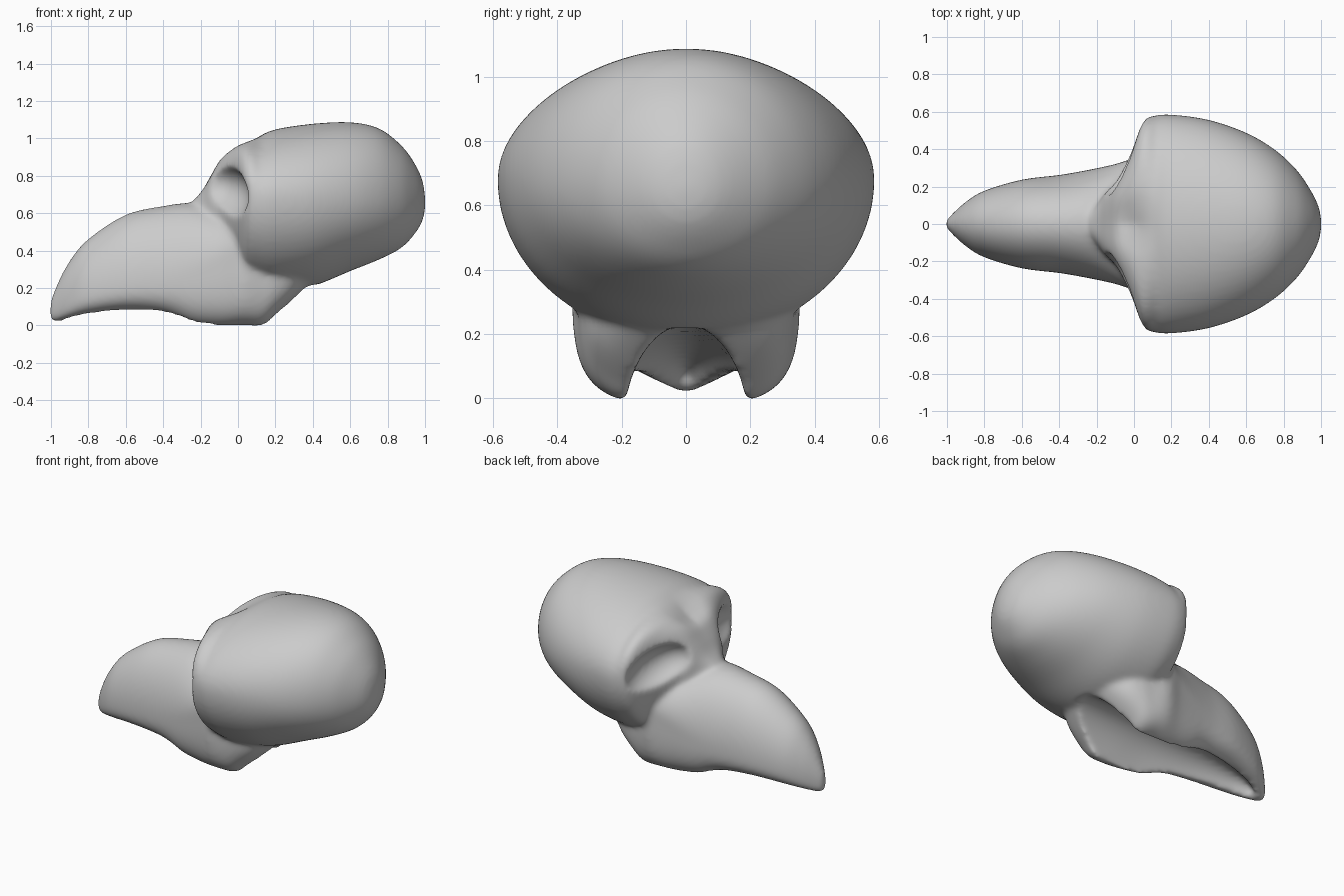
import bpy, bmesh, math

if "Cube" in bpy.data.objects:
    bpy.data.objects.remove(bpy.data.objects["Cube"])


def spline(rows, steps=5):
    """Catmull-Rom interpolation of station rows."""
    out = []
    for i in range(len(rows) - 1):
        p0, p1 = rows[max(i - 1, 0)], rows[i]
        p2, p3 = rows[i + 1], rows[min(i + 2, len(rows) - 1)]
        for k in range(steps):
            t = k / steps
            out.append([0.5 * (2 * b + (c - a) * t + (2 * a - 5 * b + 4 * c - d) * t * t
                               + (3 * b - a - 3 * c + d) * t ** 3)
                        for a, b, c, d in zip(p0, p1, p2, p3)])
    out.append(list(rows[-1]))
    return out


def loft(name, rows, top_exp, low_exp, dent=0, n=64):
    """Skin rings along x; each row is x, half width, bottom, widest height, top."""
    bm = bmesh.new()
    rings = []
    for x, w, zb, zm, zt in spline(rows):
        ring = []
        for k in range(n):
            a = 2 * math.pi * k / n
            c, s = math.cos(a), math.sin(a)
            e = 2 / (top_exp(x) if s > 0 else low_exp(x))
            y = w * math.copysign(abs(c) ** e, c)
            z = zm + (zt - zm if s > 0 else zm - zb) * math.copysign(abs(s) ** e, s)
            if s > 0:  # shallow valley between the brows
                z -= dent * math.exp(-(y / .11) ** 2 - ((x + .03) / .09) ** 2)
            ring.append(bm.verts.new((x, y, z)))
        rings.append(ring)
    for a, b in zip(rings, rings[1:]):
        for k in range(n):
            bm.faces.new((a[k], a[(k + 1) % n], b[(k + 1) % n], b[k]))
    bm.faces.new(rings[0])
    bm.faces.new(rings[-1])
    bmesh.ops.recalc_face_normals(bm, faces=bm.faces)
    me = bpy.data.meshes.new(name)
    bm.to_mesh(me)
    bm.free()
    ob = bpy.data.objects.new(name, me)
    bpy.context.collection.objects.link(ob)
    return ob


# Bulbous braincase with a boxier brow at its front
skull = loft("skull", [
    (-.25, .05, .42, .55, .655), (-.19, .12, .40, .58, .725), (-.14, .18, .38, .65, .82),
    (-.09, .24, .35, .68, .91), (-.02, .39, .30, .68, .96), (.04, .54, .22, .68, .985),
    (.10, .577, .20, .68, 1.008), (.20, .585, .18, .68, 1.048), (.40, .557, .21, .68, 1.078),
    (.60, .488, .29, .68, 1.086), (.75, .40, .35, .68, 1.055), (.86, .30, .405, .68, .975),
    (.93, .205, .47, .67, .89), (.985, .10, .555, .66, .78), (1.003, .01, .645, .65, .66)],
    lambda x: 2 + 1.3 * min(1, max(0, (.12 - x) / .12)), lambda x: 2, dent=.05)

# Beak, cheeks and the lower flanges
beak = loft("beak", [
    (-1.007, .015, .03, .07, .12), (-.97, .055, .02, .10, .215), (-.90, .118, .035, .14, .345),
    (-.80, .178, .055, .18, .462), (-.60, .237, .07, .22, .592), (-.40, .262, .05, .24, .638),
    (-.25, .288, -.01, .28, .655), (-.10, .32, -.022, .36, .63), (.02, .355, -.012, .42, .62),
    (.13, .34, -.015, .42, .60), (.20, .33, .045, .40, .58), (.28, .30, .12, .38, .54),
    (.36, .23, .20, .36, .50)],
    lambda x: 2, lambda x: 3 + min(1, max(0, (x + .3) / .3)))

# Hollow underside between the flanges
groove = loft("groove_cutter", [
    (-.92, .03, -.15, -.02, .08), (-.80, .10, -.15, -.04, .13), (-.55, .17, -.15, -.05, .18),
    (-.25, .20, -.15, -.05, .21), (.05, .19, -.15, -.05, .225), (.40, .17, -.15, -.03, .23)],
    lambda x: 2, lambda x: 6)

# Eye sockets under the brow
cutters = [groove]
for s in (-1, 1):
    bpy.ops.mesh.primitive_uv_sphere_add(segments=48, ring_count=24, radius=1,
                                         location=(-.14, s * .45, .70),
                                         rotation=(-.25 * s, 0, 0))
    socket = bpy.context.object
    socket.name = "eye_socket_cutter"
    socket.scale = (.205, .30, .16)
    cutters.append(socket)

# Merge the parts, carve, then blend everything into one smooth surface
for ob, op in [(beak, 'UNION')] + [(c, 'DIFFERENCE') for c in cutters]:
    m = skull.modifiers.new(op, 'BOOLEAN')
    m.object, m.operation, m.solver = ob, op, 'EXACT'
    ob.hide_render = True
r = skull.modifiers.new("blend", 'REMESH')
r.mode, r.voxel_size, r.use_smooth_shade = 'VOXEL', .014, True
sm = skull.modifiers.new("soften", 'SMOOTH')
sm.factor, sm.iterations = .5, 16

bpy.context.view_layer.update()
mesh = bpy.data.meshes.new_from_object(skull.evaluated_get(bpy.context.evaluated_depsgraph_get()))
skull.modifiers.clear()
skull.data = mesh
for ob in [beak] + cutters:
    bpy.data.objects.remove(ob)
for p in mesh.polygons:
    p.use_smooth = True
